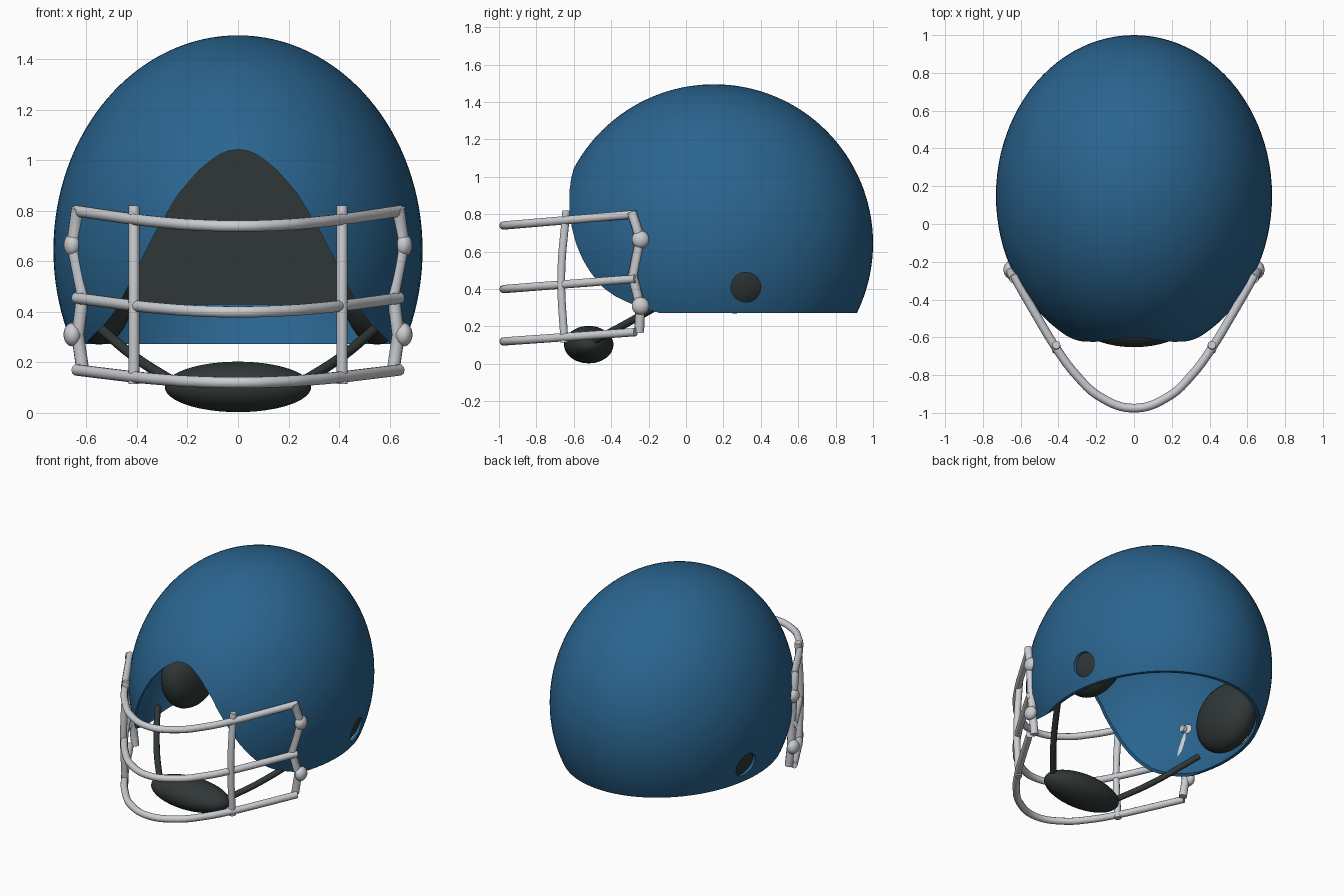
import bpy, bmesh, math

if "Cube" in bpy.data.objects:
    bpy.data.objects.remove(bpy.data.objects["Cube"])


def material(name, rgb):
    m = bpy.data.materials.new(name)
    m.diffuse_color = (*rgb, 1)
    m.use_nodes = True
    m.node_tree.nodes["Principled BSDF"].inputs["Base Color"].default_value = m.diffuse_color
    return m


BLUE = material("blue_shell", (0.023, 0.128, 0.275))
DARK = material("dark_padding", (0.030, 0.039, 0.038))
STEEL = material("grey_steel", (0.60, 0.61, 0.64))


def select(ob):
    bpy.ops.object.select_all(action='DESELECT')
    ob.select_set(True)
    bpy.context.view_layer.objects.active = ob


def finish(ob, name, mat, angle=40):
    ob.name = name
    ob.data.materials.clear()
    ob.data.materials.append(mat)
    select(ob)
    bpy.ops.object.shade_smooth_by_angle(angle=math.radians(angle))
    return ob


def ellipsoid(name, loc, radii, mat, seg=32, rings=20):
    bpy.ops.mesh.primitive_uv_sphere_add(segments=seg, ring_count=rings, location=loc)
    ob = bpy.context.object
    ob.scale = radii
    bpy.ops.object.transform_apply(location=False, rotation=False, scale=True)
    return finish(ob, name, mat)


def tube(name, pts, radius, mat, smooth=True):
    cu = bpy.data.curves.new(name, 'CURVE')
    cu.dimensions = '3D'
    cu.bevel_depth = radius
    cu.bevel_resolution = 3
    cu.use_fill_caps = True
    cu.resolution_u = 8
    sp = cu.splines.new('BEZIER')
    sp.bezier_points.add(len(pts) - 1)
    for bp, p in zip(sp.bezier_points, pts):
        bp.co = p
        bp.handle_left_type = bp.handle_right_type = 'AUTO' if smooth else 'VECTOR'
    ob = bpy.data.objects.new(name, cu)
    bpy.context.collection.objects.link(ob)
    select(ob)
    bpy.ops.object.convert(target='MESH')
    return finish(bpy.context.object, name, mat, 50)


def cut(ob, cutter):
    mod = ob.modifiers.new("cut", 'BOOLEAN')
    mod.operation = 'DIFFERENCE'
    mod.solver = 'EXACT'
    mod.object = cutter
    select(ob)
    bpy.ops.object.modifier_apply(modifier=mod.name)
    bpy.data.objects.remove(cutter)


def box(loc, size=2):
    bpy.ops.mesh.primitive_cube_add(size=size, location=loc)
    return bpy.context.object


# Helmet shell: hollow ellipsoid, cut flat underneath
CENTRE = (0, 0.15, 0.645)
shell = ellipsoid("helmet_shell", CENTRE, (0.731, 0.85, 0.85), BLUE, 96, 64)
cut(shell, ellipsoid("inner_cutter", CENTRE, (0.711, 0.83, 0.83), BLUE, 96, 64))
cut(shell, box((0, 0, -0.727)))

# Face opening: arched outline pushed through the front
half = [(0.04, 1.037), (0.07, 1.025), (0.107, 1.0), (0.15, 0.965), (0.186, 0.925),
        (0.237, 0.865), (0.27, 0.81), (0.33, 0.71), (0.385, 0.60), (0.435, 0.50),
        (0.485, 0.405), (0.52, 0.36), (0.555, 0.325), (0.585, 0.295), (0.62, 0.26)]
outline = [(-x, z) for x, z in reversed(half)] + [(0, 1.043)] + half
outline += [(0.62, 0.1), (-0.62, 0.1)]
bm = bmesh.new()
face = bm.faces.new([bm.verts.new((x, -1.2, z)) for x, z in outline])
ext = bmesh.ops.extrude_face_region(bm, geom=[face])
bmesh.ops.translate(bm, vec=(0, 1.3, 0),
                    verts=[g for g in ext["geom"] if isinstance(g, bmesh.types.BMVert)])
if face.is_valid and len([f for f in bm.faces if all(v.co.y < -1 for v in f.verts)]) == 0:
    bm.faces.new([v for v in bm.verts if v.co.y < -1])
bmesh.ops.recalc_face_normals(bm, faces=bm.faces[:])
me = bpy.data.meshes.new("opening_cutter")
bm.to_mesh(me)
bm.free()
opening = bpy.data.objects.new("opening_cutter", me)
bpy.context.collection.objects.link(opening)
cut(shell, opening)

# Ear holes
for s in (-1, 1):
    bpy.ops.mesh.primitive_cylinder_add(vertices=32, radius=0.08, depth=0.5,
                                        location=(s * 0.7, 0.32, 0.41),
                                        rotation=(0, math.pi / 2, 0))
    cut(shell, bpy.context.object)
finish(shell, "helmet_shell", BLUE, 35)

# Padding lining the back of the shell
back_pad = ellipsoid("back_pad", CENTRE, (0.70, 0.815, 0.815), DARK, 64, 40)
cut(back_pad, box((0, -1.3, 0.6), 4))
cut(back_pad, box((0, 0, -1.57), 4))
finish(back_pad, "back_pad", DARK, 35)

# Chin cup
ellipsoid("chin_cup", (0, -0.52, 0.103), (0.29, 0.132, 0.1), DARK, 40, 24)

# Face guard horizontal bars: outline in plan, dropping towards the front
plan = [(0.64, -0.27), (0.525, -0.47), (0.41, -0.66), (0.31, -0.795), (0.18, -0.915)]
plan = plan + [(0, -0.975)] + [(-x, y) for x, y in reversed(plan)]
for name, z_end, z_front in (("upper_bar", 0.80, 0.74), ("middle_bar", 0.455, 0.40),
                             ("lower_bar", 0.17, 0.12)):
    pts = [(x, y, z_front + (z_end - z_front) * (y + 0.975) / 0.705) for x, y in plan]
    tube(name, pts, 0.023, STEEL)

for s, side in ((-1, "left"), (1, "right")):
    ellipsoid(side + "_ear_pad", (s * 0.55, 0.26, 0.50), (0.14, 0.25, 0.23), DARK)
    # Chin straps
    tube(side + "_chin_strap", [(s * 0.25, -0.50, 0.12), (s * 0.40, -0.32, 0.215),
                                (s * 0.585, -0.05, 0.37)], 0.02, DARK)
    # Face guard uprights
    tube(side + "_front_upright", [(s * 0.412, -0.64, 0.82), (s * 0.412, -0.667, 0.47),
                                   (s * 0.412, -0.65, 0.115)], 0.022, STEEL)
    tube(side + "_rear_upright", [(s * 0.635, -0.29, 0.81), (s * 0.655, -0.245, 0.67),
                                  (s * 0.615, -0.285, 0.47), (s * 0.635, -0.245, 0.31),
                                  (s * 0.615, -0.25, 0.17)], 0.026, STEEL, False)
    # Mounting knobs, the upper ones screwed through the shell
    for level, z in (("upper", 0.665), ("lower", 0.31)):
        ellipsoid(f"{side}_{level}_knob", (s * 0.655, -0.243, z), (0.036, 0.047, 0.047),
                  STEEL, 20, 12)
    tube(side + "_screw", [(s * 0.60, -0.243, 0.665), (s * 0.655, -0.243, 0.665)],
         0.024, STEEL, False)
